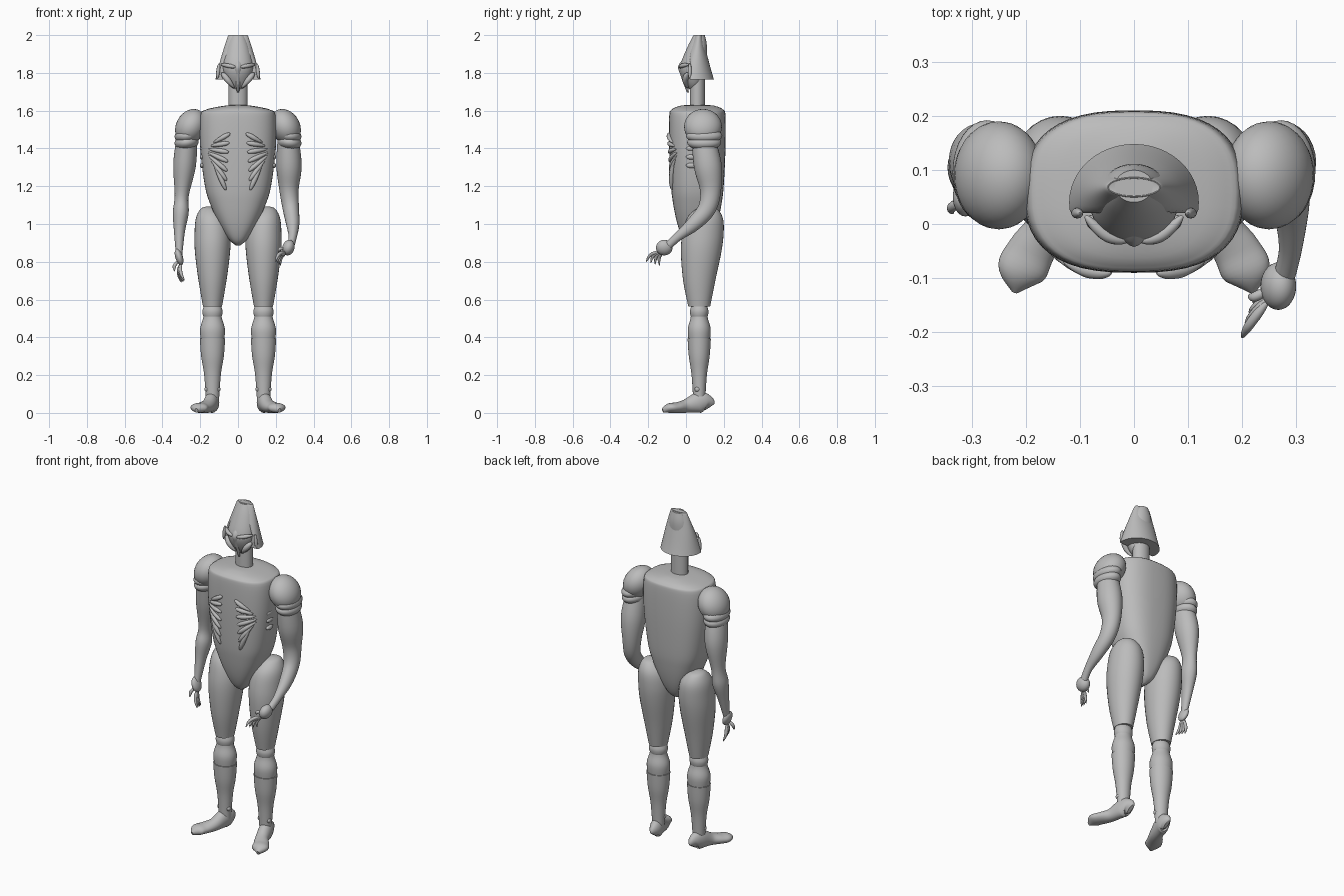
import bpy
import bmesh
import math
from mathutils import Matrix, Vector
from mathutils.bvhtree import BVHTree

if "Cube" in bpy.data.objects:
    bpy.data.objects.remove(bpy.data.objects["Cube"])

grey = bpy.data.materials.new("plain_grey")
grey.use_nodes = True
colour = (.5, .5, .5, 1)
grey.diffuse_color = colour
grey.node_tree.nodes["Principled BSDF"].inputs["Base Color"].default_value = colour


def finish(name, bm, side):
    """Turn a bmesh into a smooth shaded object, mirrored for the right side."""
    bmesh.ops.scale(bm, vec=(side, 1, 1), verts=bm.verts)
    bmesh.ops.recalc_face_normals(bm, faces=bm.faces)
    mesh = bpy.data.meshes.new(name)
    bm.to_mesh(mesh)
    bm.free()
    mesh.materials.append(grey)
    part = bpy.data.objects.new(name, mesh)
    bpy.context.collection.objects.link(part)
    bpy.ops.object.select_all(action="DESELECT")
    part.select_set(True)
    bpy.context.view_layer.objects.active = part
    bpy.ops.object.shade_smooth_by_angle(angle=math.radians(40))
    return part


def refine(rows, steps=5):
    """Smooth interpolation through rows of position and radius."""
    rows = [Vector(row) for row in rows]
    padded = [rows[0], *rows, rows[-1]]
    result = []
    for before, start, end, after in zip(padded, padded[1:], padded[2:], padded[3:]):
        leave, arrive = (end - before) / 2, (after - start) / 2
        for step in range(steps):
            t = step / steps
            ease = t * t * (3 - 2 * t)
            result.append(start.lerp(end, ease) + leave * t * (1 - t) ** 2
                          - arrive * t * t * (1 - t))
    return result + [rows[-1]]


def same_radius(row):
    return row.w


def loft(name, rows, side=1, depth=same_radius, level=True, power=2, sides=32, front=-1):
    """Skin oval rings along a path; level rings stay horizontal."""
    rows = refine(rows)
    bm = bmesh.new()
    rings = []
    for index, row in enumerate(rows):
        across, along = Vector((1, 0, 0)), Vector((0, 1, 0))
        if not level:
            ahead, behind = rows[min(index + 1, len(rows) - 1)], rows[max(index - 1, 0)]
            tangent = (ahead - behind).xyz.normalized()
            across = (across - tangent * across.dot(tangent)).normalized()
            along = tangent.cross(across)
        ring = []
        for corner in range(sides):
            angle = math.tau * corner / sides
            c, s = math.cos(angle), math.sin(angle)
            point = row.xyz + across * row.w * math.copysign(abs(c) ** (2 / power), c)
            point += along * depth(row) * math.copysign(abs(s) ** (2 / power), s)
            point.y = max(point.y, front)
            ring.append(bm.verts.new(point))
        rings.append(ring)
    for lower, upper in zip(rings, rings[1:]):
        for corner in range(sides):
            bm.faces.new((lower[corner - 1], lower[corner], upper[corner], upper[corner - 1]))
    bm.faces.new(rings[0])
    bm.faces.new(rings[-1])
    return finish(name, bm, side)


def column(x, y, profile):
    """Upright path from pairs of height and radius."""
    return [(x, y, height, radius) for height, radius in profile]


def ellipsoid(name, centre, radii, side=1, tilt=0):
    """Rounded mass, leaned sideways."""
    bm = bmesh.new()
    place = (Matrix.Translation(centre) @ Matrix.Rotation(tilt, 4, "Y")
             @ Matrix.Diagonal((*radii, 1)))
    bmesh.ops.create_uvsphere(bm, u_segments=32, v_segments=16, radius=1, matrix=place)
    return finish(name, bm, side)


def spindle(name, start, end, thick, thin, side=1, bow=(0, 0, 0)):
    """Slim rounded bar used for ribs, fingers and face plates."""
    start, end, bow = Vector(start), Vector(end), Vector(bow)
    rows = []
    for step in range(7):
        t = (1 - math.cos(math.pi * step / 6)) / 2
        point = start.lerp(end, t) + bow * math.sin(math.pi * t)
        roundness = max(math.sin(math.pi * t), .01) ** .4
        rows.append((*point, (thick + (thin - thick) * t) * roundness))
    return loft(name, rows, side, level=False, sides=12)


# Torso and neck
torso = loft("torso", column(0, .06, [
    (.885, .01), (.92, .05), (1, .1), (1.1, .145), (1.2, .175), (1.4, .2),
    (1.57, .2), (1.605, .17), (1.625, .08), (1.63, .02)]),
    depth=lambda row: math.sqrt(row.w) / 3, power=2.6, sides=48)
loft("neck", column(0, .06, [(1.58, .05), (1.8, .05)]), depth=lambda row: row.w * .8)
surface = BVHTree.FromPolygons([vertex.co for vertex in torso.data.vertices],
                               [face.vertices for face in torso.data.polygons])


def on_chest(x, z):
    """Point on the front of the torso."""
    return surface.ray_cast(Vector((x, -1, z)), Vector((0, 1, 0)))[0]


# Head with a crest-like nose, and a helmet cut open at the front
loft("head", [(0, .04, 1.7, .01), (0, .04, 1.74, .05), (0, .035, 1.8, .076),
              (0, .04, 1.85, .08), (0, .06, 1.94, .06), (0, .07, 2, .035)],
     depth=lambda row: row.w * .85)
loft("nose_ridge", [(0, .01, 1.695, .005), (0, -.01, 1.79, .02), (0, -.01, 1.84, .03),
                    (0, .02, 1.9, .01)], power=1.5)
loft("helmet", [(0, .04, 1.765, .12), (0, .055, 1.88, .09), (0, .067, 1.99, .055),
                (0, .068, 2, .045)],
     depth=lambda row: row.w ** 2 * 7.5, sides=48, front=.02)

for side, label in ((1, "left"), (-1, "right")):
    # Face plates
    spindle(label + "_brow", (.01, -.03, 1.83), (.09, .015, 1.845), .011, .012, side, (0, -.014, 0))
    spindle(label + "_cheek_plate", (.085, .01, 1.8), (.02, .01, 1.72), .02, .01, side, (0, -.014, 0))
    spindle(label + "_helmet_flap", (.1, .02, 1.85), (.11, .02, 1.77), .01, .01, side)

    # Ribs fanning from the flank to the breast, with small muscles behind
    for index in range(7):
        f = index / 6
        inner = on_chest(.042 + .022 * f, 1.48 - .3 * f)
        outer = on_chest(.13 + .03 * math.sin(math.pi * f), 1.43 - .1 * f)
        spindle(f"{label}_rib_{index}", inner, outer, .016, .009, side, (0, -.008, 0))
    for index in range(3):
        ellipsoid(f"{label}_flank_muscle_{index}", (.19, .03, 1.4 - .045 * index),
                  (.012, .03, .014), side)

    # Shoulder with two overlapping cuffs
    ellipsoid(label + "_shoulder", (.25, .09, 1.515), (.078, .1, .098), side, -.5)
    for index, cuff in enumerate(("upper", "lower")):
        ellipsoid(f"{label}_{cuff}_cuff", (.272, .096, 1.467 - .035 * index),
                  (.064, .096 - .006 * index, .042), side, .12)

    # Leg, from the thigh down to the boot
    loft(label + "_thigh", [
        (.135, .07, .562, .05), (.135, .07, .7, .074), (.135, .08, .85, .093),
        (.135, .09, .95, .095), (.14, .1, 1.03, .083), (.15, .11, 1.08, .048),
        (.155, .11, 1.093, .01)], side, depth=lambda row: row.w * 1.15)
    for part, profile in {
        "knee_band": [(.5, .042), (.515, .05), (.54, .053), (.568, .045)],
        "calf": [(.36, .058), (.44, .066), (.5, .05), (.54, .045)],
        "boot": [(.06, .034), (.2, .044), (.3, .06), (.393, .067)],
    }.items():
        loft(f"{label}_{part}", column(.135, .07, profile), side, depth=lambda row: row.w * .92)

    # Foot turned outward; its height follows its distance from the ground
    loft(label + "_foot", [
        (.13, .125, .03, .01), (.13, .11, .047, .03), (.14, .07, .055, .038),
        (.16, 0, .036, .037), (.19, -.05, .028, .044), (.21, -.09, .025, .044),
        (.22, -.123, .012, .008)], side, depth=lambda row: row.z, level=False)
    for shift in (-.03, .03):
        ellipsoid(label + "_ankle_knob", (.135 + shift, .06, .125), (.012, .014, .014), side)

# Left arm bent forward, right arm hanging
loft("left_arm", [
    (.265, .09, 1.46, .055), (.27, .115, 1.31, .067), (.27, .13, 1.18, .051),
    (.28, .11, 1.08, .043), (.29, .04, 1, .035), (.29, -.04, .935, .022),
    (.28, -.09, .89, .02)], depth=lambda row: row.w * 1.1, level=False)
loft("right_arm", [
    (.27, .09, 1.46, .055), (.283, .115, 1.31, .06), (.298, .117, 1.15, .037),
    (.303, .105, 1.06, .042), (.31, .085, .96, .029), (.312, .055, .83, .016)],
    side=-1, depth=lambda row: row.w * 1.2, level=False)


def hand(label, side, palm, radii, first, last, thumb, bow):
    """Palm with four fingers fanned between two tips, and a thumb."""
    palm, first, last = Vector(palm), Vector(first), Vector(last)
    ellipsoid(label + "_palm", palm, radii, side, .3)
    tips = [first.lerp(last, index / 3) for index in range(4)] + [Vector(thumb)]
    for index, tip in enumerate(tips):
        spindle(f"{label}_finger_{index}", palm.lerp(tip, .3), tip, .012, .006, side, bow)


hand("left", 1, (.267, -.115, .875), (.032, .044, .042),
     (.2, -.21, .8), (.225, -.14, .78), (.215, -.13, .85), (-.01, -.01, .01))
hand("right", -1, (.312, .05, .825), (.02, .036, .045),
     (.283, .015, .7), (.3, .075, .69), (.335, .02, .75), (.01, 0, 0))
